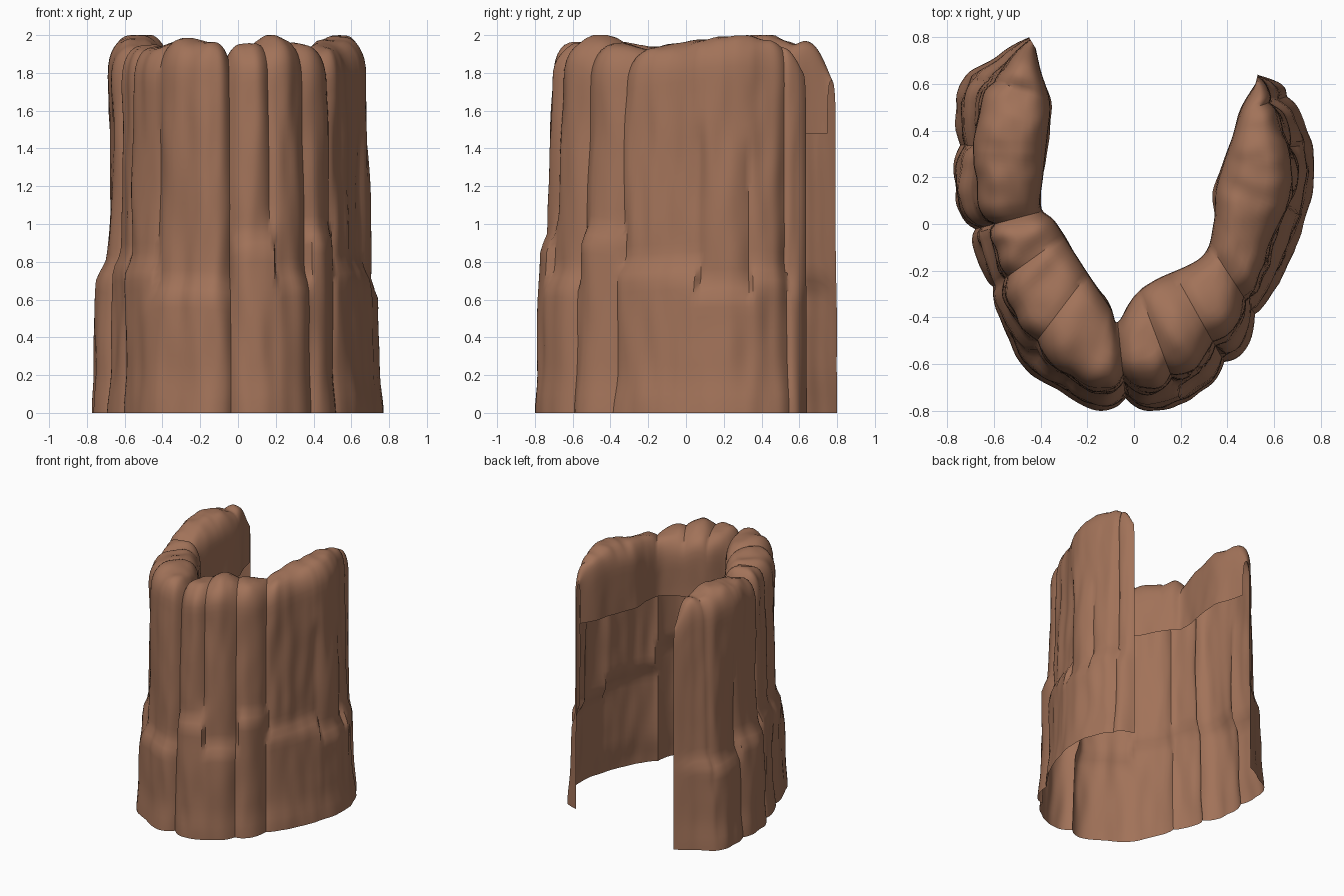
import bpy, bmesh, math, random
from mathutils import Vector, noise

if "Cube" in bpy.data.objects:
    bpy.data.objects.remove(bpy.data.objects["Cube"])

random.seed(7)

# Stations from the left end, round the front, to the right end:
# outer base x, y, inner lip x, y, crest height
STATIONS = [
    (-.45, .80, -.42, .75, 1.76), (-.61, .72, -.40, .66, 1.94),
    (-.74, .61, -.36, .52, 1.97), (-.78, .40, -.37, .38, 2.00),
    (-.78, .20, -.39, .20, 1.98), (-.75, .00, -.40, .07, 1.93),
    (-.67, -.18, -.34, .01, 1.95), (-.61, -.38, -.27, -.10, 1.95),
    (-.45, -.64, -.18, -.24, 1.98), (-.22, -.79, -.10, -.36, 1.97),
    (-.03, -.81, -.07, -.42, 1.94), (.15, -.80, .00, -.31, 1.97),
    (.34, -.69, .09, -.24, 2.00), (.50, -.52, .29, -.14, 1.94),
    (.61, -.28, .34, .00, 1.94), (.73, -.02, .35, .14, 1.97),
    (.79, .20, .38, .25, 1.99), (.75, .42, .42, .37, 1.98),
    (.66, .58, .46, .50, 1.94), (.53, .64, .52, .60, 1.80)]
# Vertical creases: position, depth, lowest and highest z, crest notch
CREASES = [(1.8, .02, .5, 2, .01), (3.3, .02, 0, 1.5, .01), (5.2, .05, 0, 2, .04),
           (6.6, .03, 0, 2, .02), (7.8, .03, .65, 2, .03), (10, .05, 0, 2, .05),
           (11.3, .035, 1.05, 2, .02), (12.4, .04, .0, 2, .04), (13.4, .04, 0, 2, .03),
           (15.2, .02, .75, 1.5, 0), (16.6, .02, .7, 1.4, 0), (17.8, .02, 0, 2, .01)]
# Columns between creases step out at different heights
EDGES = [0] + [c[0] for c in CREASES] + [19]
COLUMNS = [(b, random.uniform(0, .012), random.uniform(.62, .95)) for b in EDGES[1:]]
LIP = 1.48


def station(u):
    """Smooth curve through the stations."""
    i = min(int(u), len(STATIONS) - 2)
    t = u - i
    last = len(STATIONS) - 1
    q = [STATIONS[max(0, min(last, i + k))] for k in (-1, 0, 1, 2)]
    return [.5 * (2 * b + (c - a) * t + (2 * a - 5 * b + 4 * c - d) * t * t
                  + (3 * b - a - 3 * c + d) * t ** 3) for a, b, c, d in zip(*q)]


def smooth(a, b, v):
    t = max(0, min(1, (v - a) / (b - a)))
    return t * t * (3 - 2 * t)


def power(v, e):
    return math.copysign(abs(v) ** e, v)


def rough(x, y, z):
    """Two scales of vertically stretched rock noise."""
    return (noise.noise(Vector((x * 4, y * 4, z * 1.3)))
            + .5 * noise.noise(Vector((x * 11, y * 11, z * 3 + 5))))


def section(u):
    """One vertical strip: outer face, rounded crest, hanging inner lip."""
    ox, oy, ix, iy, h = station(u)
    outer, inner = Vector((ox, oy, 0)), Vector((ix, iy, 0))
    span = (inner - outer).length
    inward = (inner - outer).normalized()
    b, push, step = next(c for c in COLUMNS if u <= c[0] + 1e-6)
    end = smooth(0, .3, span)          # relief fades at the thin ends
    near = [(c, max(0, 1 - abs(u - c[0]) / .6) ** 2.5) for c in CREASES]
    h -= sum(c[4] * w for c, w in near) * end

    def face(z):
        inset = .01 + .018 * z + .045 * smooth(step - .05, step + .08, z)
        inset += push * smooth(0, .2, z) + .012 * smooth(0, .25, z)
        for c, w in near:
            inset += c[1] * w * smooth(c[2] - .15, c[2] + .05, z + (c[2] == 0)) \
                * (1 - smooth(c[3] - .1, c[3] + .1, z - (c[3] == 2)))
        inset -= .024 * rough(ox, oy, z)
        return outer + inward * max(0, min(inset * end, span * .5))

    drop = .21
    pts = []
    for j in range(36):
        z = (h - drop) * j / 35
        p = face(z)
        pts.append((p.x, p.y, z))
    top = face(h - drop)
    mid, half = (top + inner) / 2, (top - inner) / 2
    for j in range(1, 17):
        ang = math.pi * j / 16
        p = mid + half * power(math.cos(ang), .8)
        bump = .035 * rough(p.x, p.y, 3) * math.sin(ang) * end
        pts.append((p.x, p.y, min(2, h - drop + drop * abs(math.sin(ang)) ** .8 + bump)))
    z0 = h - drop
    for j in range(1, 7):
        z = z0 + (LIP - z0) * j / 6
        p = inner + inward * (.02 * rough(ix, iy, z) * end * j / 6)
        pts.append((p.x, p.y, z))
    return pts


# Rock wall: open-backed horseshoe shell
bm = bmesh.new()
count = (len(STATIONS) - 1) * 10
strips = [[bm.verts.new(p) for p in section(i / 10)] for i in range(count + 1)]
for s, t in zip(strips, strips[1:]):
    for j in range(len(s) - 1):
        bm.faces.new((s[j], t[j], t[j + 1], s[j + 1]))
mesh = bpy.data.meshes.new("rock_wall")
bm.to_mesh(mesh)
bm.free()
wall = bpy.data.objects.new("rock_wall", mesh)
bpy.context.collection.objects.link(wall)

# Brown stone
stone = bpy.data.materials.new("brown_stone")
stone.diffuse_color = (.36, .17, .10, 1)
stone.use_nodes = True
stone.node_tree.nodes["Principled BSDF"].inputs["Base Color"].default_value = stone.diffuse_color
mesh.materials.append(stone)

bpy.context.view_layer.objects.active = wall
wall.select_set(True)
bpy.ops.object.shade_smooth_by_angle(angle=math.radians(40))
